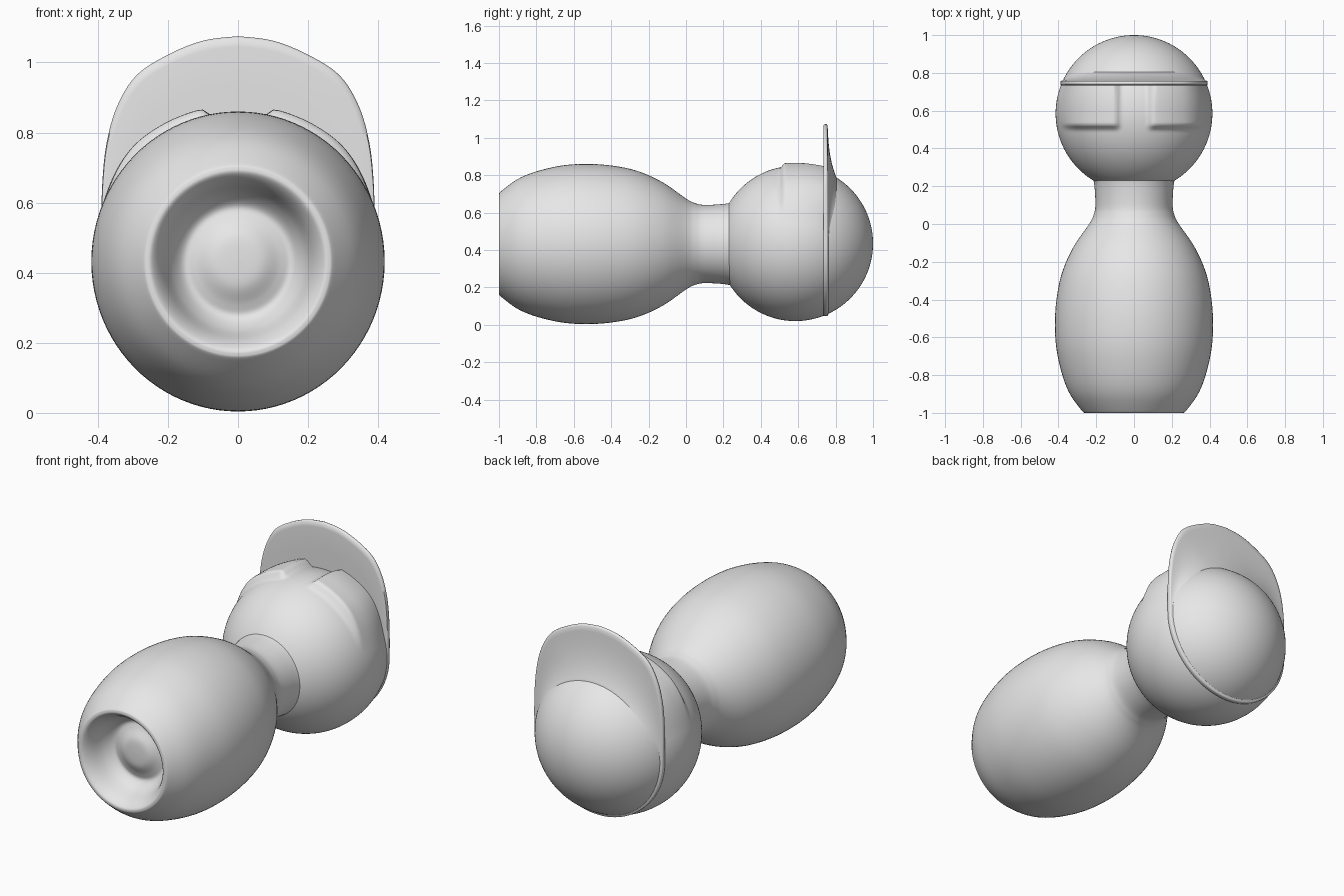
import bpy, math

if "Cube" in bpy.data.objects:
    bpy.data.objects.remove(bpy.data.objects["Cube"])

ZC = 0.432          # height of the long axis
HY, HR = 0.585, 0.415  # head centre along y, head radius

grey = bpy.data.materials.new("plain_grey")
grey.diffuse_color = (0.8, 0.8, 0.8, 1)
grey.use_nodes = True
grey.node_tree.nodes["Principled BSDF"].inputs["Base Color"].default_value = grey.diffuse_color


def smoothstep(a, b, v):
    t = max(0.0, min(1.0, (v - a) / (b - a)))
    return t * t * (3 - 2 * t)


def spline(pts, steps=6):
    """Catmull-Rom curve through 2D points."""
    p = [pts[0]] + pts + [pts[-1]]
    out = []
    for i in range(1, len(p) - 2):
        for s in range(steps):
            t = s / steps
            out.append(tuple(0.5 * (2 * b + (c - a) * t + (2 * a - 5 * b + 4 * c - d) * t * t
                                    + (3 * b - a - 3 * c + d) * t ** 3)
                             for a, b, c, d in zip(p[i - 1], p[i], p[i + 1], p[i + 2])))
    return out + [pts[-1]]


def build_rings(name, rings, angle=60):
    """Skin a list of closed rings; ring order runs from -y to +y outside."""
    n = len(rings[0])
    verts = [v for r in rings for v in r]
    faces = []
    for k in range(len(rings) - 1):
        for i in range(n):
            j = (i + 1) % n
            faces.append((k * n + i, k * n + j, (k + 1) * n + j, (k + 1) * n + i))
    faces.append(tuple(reversed(range(n))))
    faces.append(tuple(range(len(verts) - n, len(verts))))
    me = bpy.data.meshes.new(name)
    me.from_pydata(verts, [], faces)
    import bmesh
    bm = bmesh.new()
    bm.from_mesh(me)
    bmesh.ops.recalc_face_normals(bm, faces=bm.faces[:])
    bm.to_mesh(me)
    bm.free()
    me.materials.append(grey)
    ob = bpy.data.objects.new(name, me)
    bpy.context.collection.objects.link(ob)
    bpy.ops.object.select_all(action='DESELECT')
    ob.select_set(True)
    bpy.context.view_layer.objects.active = ob
    bpy.ops.object.shade_smooth_by_angle(angle=math.radians(angle))
    return ob


def ring(y, r, n, sx=1.0):
    return [(sx * r * math.sin(2 * math.pi * i / n), y, ZC + r * math.cos(2 * math.pi * i / n))
            for i in range(n)]


# body: recessed base with a central bump, egg-shaped barrel and neck
body_profile = spline([
    (-0.885, 0.004), (-0.88, 0.07), (-0.855, 0.125), (-0.85, 0.16), (-0.89, 0.195),
    (-0.96, 0.225), (-0.993, 0.247), (-1.0, 0.265), (-0.985, 0.285), (-0.9, 0.347),
    (-0.8, 0.388), (-0.66, 0.42), (-0.52, 0.428), (-0.38, 0.417), (-0.25, 0.387),
    (-0.12, 0.327), (0.0, 0.243), (0.05, 0.218), (0.1, 0.209), (0.2, 0.214),
    (0.25, 0.226), (0.28, 0.255), (0.32, 0.312)])
build_rings("body", [ring(y, max(r, 0.003), 96, 0.978) for y, r in body_profile])

# head: ball with two raised pads on top, split by a groove
N, M = 192, 110
head = []
for k in range(M + 1):
    a = math.pi * (0.004 + 0.992 * k / M)
    y, r = HY - HR * math.cos(a), HR * math.sin(a)
    loop = []
    for i in range(N):
        th = 2 * math.pi * i / N
        x = abs(r * math.sin(th))
        from_top = min(th, 2 * math.pi - th)
        w = (smoothstep(0.495, 0.53, y) * (1 - smoothstep(0.745, 0.775, y))
             * smoothstep(0.065, 0.1, x) * (1 - smoothstep(0.65, 1.3, from_top)))
        pad = 0.444 - 0.9 * max(0, y - 0.6) ** 2
        rr = r + w * max(0, pad - r)
        loop.append((rr * math.sin(th), y, ZC + 0.003 + rr * math.cos(th)))
    head.append(loop)
build_rings("head", head)

# brim: thin plate round the head, rising to a tall peak and blending into the dome
half = spline([(0.0, 1.075), (0.1, 1.062), (0.2, 1.022), (0.29, 0.963), (0.345, 0.875),
               (0.375, 0.77), (0.387, 0.66), (0.39, 0.54), (0.389, 0.44)], 6)
half += [(0.389 * math.cos(a), 0.435 - 0.389 * math.sin(a))
         for a in [math.pi / 2 * i / 24 for i in range(1, 25)]]
outline = half + [(-x, z) for x, z in reversed(half[1:-1])]


def brim_ring(t, y0, bulge=0.0):
    """t = 0 on the outline, t = 1 on a circle lying on the dome."""
    loop = []
    for x, z in outline:
        d = math.hypot(x, z - ZC)
        s = (d + (0.345 - d) * t) / d
        loop.append((x * s, y0 + bulge, ZC + (z - ZC) * s))
    return loop


rings = [brim_ring(1.0, 0.738), brim_ring(0.5, 0.735), brim_ring(0.1, 0.734),
         brim_ring(0.02, 0.736), brim_ring(0.0, 0.744), brim_ring(0.005, 0.752),
         brim_ring(0.03, 0.757)]
for i in range(1, 13):
    t = 0.03 + 0.97 * i / 12
    rings.append(brim_ring(t, 0.757, 0.012 * t + 0.04 * t ** 3))
build_rings("cap_brim", rings)
